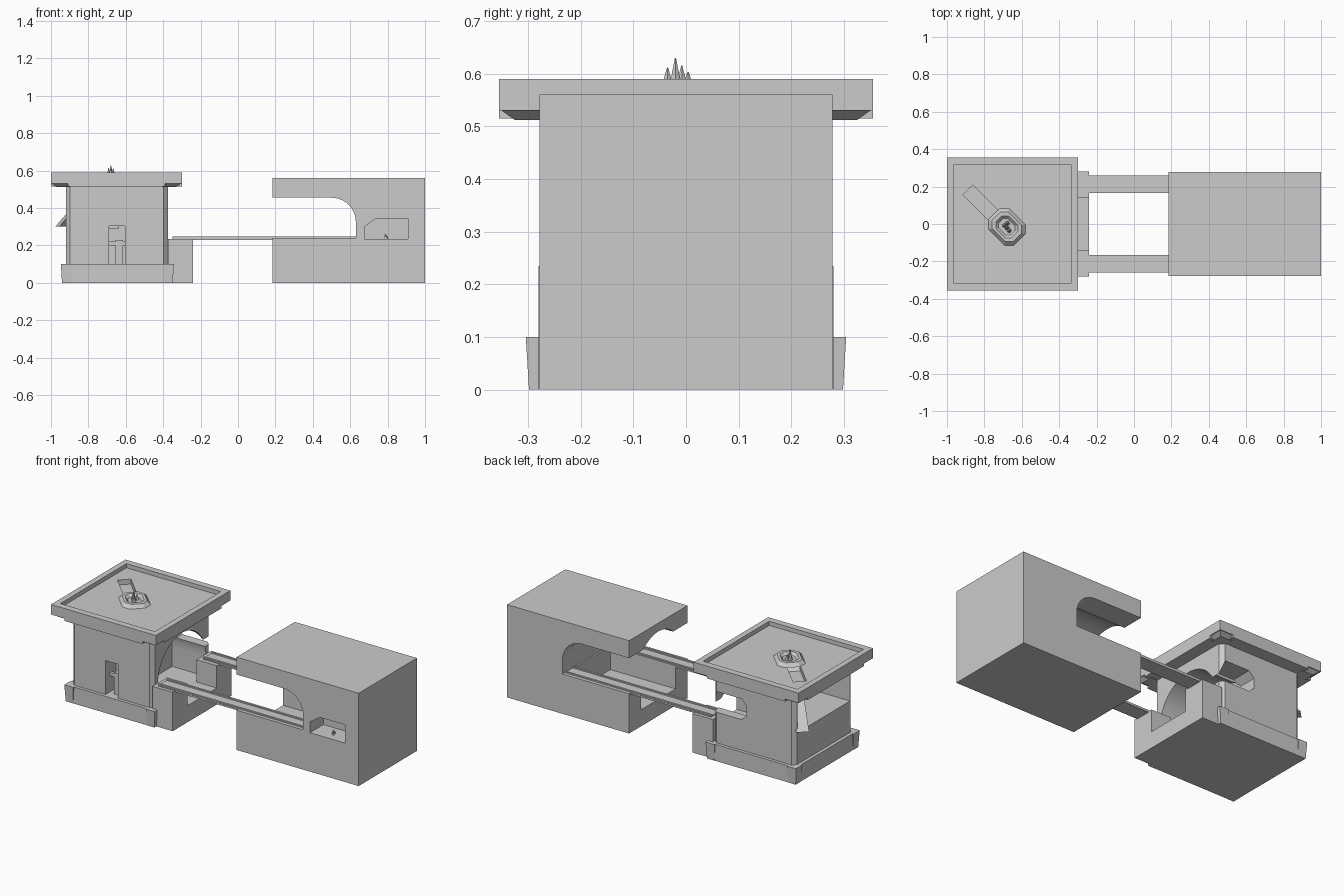
import bpy, math
from mathutils import Matrix, Vector

if "Cube" in bpy.data.objects:
    bpy.data.objects.remove(bpy.data.objects["Cube"])


def prism(name, pts, a, b, axis='z', scale_b=None):
    """Extrude a closed 2D profile along an axis; z:(x,y)  y:(x,z)  x:(y,z)."""
    put = {'z': lambda p, t: (p[0], p[1], t),
           'y': lambda p, t: (p[0], t, p[1]),
           'x': lambda p, t: (t, p[0], p[1])}[axis]
    n = len(pts)
    top = scale_b or pts
    verts = [put(p, a) for p in pts] + [put(p, b) for p in top]
    faces = [tuple(range(n))[::-1], tuple(range(n, 2 * n))]
    faces += [(i, (i + 1) % n, n + (i + 1) % n, n + i) for i in range(n)]
    me = bpy.data.meshes.new(name)
    me.from_pydata(verts, [], faces)
    ob = bpy.data.objects.new(name, me)
    bpy.context.collection.objects.link(ob)
    bpy.context.view_layer.objects.active = ob
    bpy.ops.object.mode_set(mode='EDIT')
    bpy.ops.mesh.select_all(action='SELECT')
    bpy.ops.mesh.normals_make_consistent(inside=False)
    bpy.ops.object.mode_set(mode='OBJECT')
    return ob


def rect(x0, x1, y0, y1, c=0.0):
    """Rectangle outline, optionally with chamfered corners."""
    if not c:
        return [(x0, y0), (x1, y0), (x1, y1), (x0, y1)]
    return [(x0 + c, y0), (x1 - c, y0), (x1, y0 + c), (x1, y1 - c),
            (x1 - c, y1), (x0 + c, y1), (x0, y1 - c), (x0, y0 + c)]


def box(name, x0, x1, y0, y1, z0, z1):
    return prism(name, rect(x0, x1, y0, y1), z0, z1)


def arc(cx, cy, r, a0, a1, n=16):
    return [(cx + r * math.cos(math.radians(a0 + (a1 - a0) * i / n)),
             cy + r * math.sin(math.radians(a0 + (a1 - a0) * i / n))) for i in range(n + 1)]


def cut(ob, *cutters):
    for c in cutters:
        m = ob.modifiers.new('cut', 'BOOLEAN')
        m.operation, m.solver, m.object = 'DIFFERENCE', 'EXACT', c
        bpy.context.view_layer.objects.active = ob
        bpy.ops.object.modifier_apply(modifier=m.name)
    for c in cutters:
        bpy.data.objects.remove(c, do_unlink=True)


def smooth(ob):
    bpy.ops.object.select_all(action='DESELECT')
    ob.select_set(True)
    bpy.context.view_layer.objects.active = ob
    bpy.ops.object.shade_smooth_by_angle(angle=math.radians(30))


def slanted(ob, cx, cy, angle):
    ob.data.transform(Matrix.Translation((cx, cy, 0)) @ Matrix.Rotation(math.radians(angle), 4, 'Z'))
    return ob


def flame(name, x, y, z, h):
    """Cluster of low-poly tongues."""
    for i, (dx, dy, s) in enumerate([(0, 0, 1), (.2, -.25, .7), (-.2, .2, .75), (.05, .4, .55)]):
        r = h * .22
        outline = arc(0, 0, r, 0, 288, 4)
        mid = [(px * .08, py * .08) for px, py in outline]
        t = prism(f'{name}_{i + 1}', outline, 0, h * s, 'z', mid)
        t.location = (x + dx * h, y + dy * h, z)


# Solid end block with side opening, vaulted passage, sunken channel and niche
block = box('end_block', .185, 1, -.278, .278, 0, .56)
opening = [(.1, .24), (.63, .24)] + arc(.50, .325, .13, 0, 90, 10) + [(.1, .455)]
cut(block,
    prism('opening_cut', opening, -.4, .4, 'y'),
    prism('vault_cut', [(-.2, .25), (.2, .25)] + arc(0, .30, .21, 0, 180), .1, .625, 'x'),
    box('channel_cut', .1, .62, -.165, .165, .10, .3),
    prism('niche_cut', [(.675, .235), (.91, .235), (.91, .345), (.74, .345), (.675, .30)], -.4, -.15, 'y'))
smooth(block)
flame('niche_flame', .79, -.22, .235, .03)

# Tower base with flared corner stones
base = box('tower_base', -.94, -.35, -.297, .297, 0, .10)
for sx in (-1, 1):
    for sy in (-1, 1):
        cx, cy = -.645 + sx * .272, sy * .274
        prism('base_corner', rect(cx - .024, cx + .024, cy - .024, cy + .024), 0, .10, 'z',
              rect(cx - .03, cx + .03, cy - .03, cy + .03))

# Tower walls: chamfered shell, arched passage, door, side window and open upper room
tower = prism('tower_walls', rect(-.92, -.375, -.278, .278, .022), .09, .535)
arch = [(-.23, .10), (.23, .10)] + arc(0, .22, .23, 0, 180, 24)
window = [(-.36, .285), (-.565, .285), (-.60, .315), (-.60, .375), (-.565, .41), (-.40, .41)]
cut(tower,
    prism('arch_cut', arch, -.60, -.2, 'x'),
    prism('window_cut', window, .15, .4, 'y'),
    box('door_cut', -.69, -.605, -.4, -.18, .10, .305),
    box('room_cut', -1, -.64, -.25, .25, .29, .515))
smooth(tower)
box('door_post', -.655, -.615, -.245, -.205, .10, .23)
box('door_bar', -.69, -.605, -.24, -.22, .20, .22)

# Abutment in front of the arch, with the same channel
abut = box('abutment', -.375, -.24, -.28, .28, 0, .235)
cut(abut, box('abut_channel', -.5, -.1, -.14, .14, .10, .3))

# Twin bridge rails with raised edges
for s in (-1, 1):
    lo, hi = sorted((s * .165, s * .26))
    box('bridge_rail', -.35, .63, lo, hi, .230, .240)
    for e in (.17, .245):
        lo, hi = sorted((s * e, s * (e + .012)))
        box('rail_edge', -.35, .63, lo, hi, .238, .247)

# Roof tray with a sunken floor and a slanted stair slot
roof = box('roof_tray', -1, -.30, -.355, .355, .53, .59)
slot = slanted(box('slot_cut', -.11, .11, -.037, .037, .45, .7), -.81, .105, -45)
cut(roof, box('tray_cut', -.965, -.335, -.315, .315, .565, .7), slot)

# Bevelled corner corbels and skirts between them under the roof
for sx in (-1, 1):
    for sy in (-1, 1):
        xs = sorted((-.65 + sx * .348, -.65 + sx * .245))
        ys = sorted((sy * .353, sy * .25))
        xi = sorted((-.65 + sx * .32, -.65 + sx * .245))
        yi = sorted((sy * .325, sy * .25))
        prism('roof_corbel', rect(*xs, *ys), .532, .512, 'z', rect(*xi, *yi))
for s in (-1, 1):
    ys = sorted((s * .355, s * .275))
    box('roof_skirt', -.91, -.39, *ys, .515, .532)
    xs = sorted((-.65 + s * .35, -.65 + s * .26))
    box('roof_skirt_side', *xs, -.27, .27, .515, .532)

# Ramp climbing from the upper room through the slot
ramp = prism('stair_ramp', [(-.20, .30), (.11, .555), (.11, .53), (-.17, .30)], -.036, .036, 'y')
slanted(ramp, -.81, .105, -45)

# Brazier bowl on the roof
bowl = slanted(prism('brazier', rect(-.098, .098, -.08, .08, .035), .563, .585, 'z',
                     rect(-.08, .08, -.062, .062, .03)), -.68, -.015, -45)
hollow = slanted(prism('bowl_cut', rect(-.045, .045, -.035, .035, .018), .57, .60, 'z',
                       rect(-.075, .075, -.06, .06, .03)), -.68, -.015, -45)
cut(bowl, hollow)
flame('roof_flame', -.68, -.02, .57, .06)
